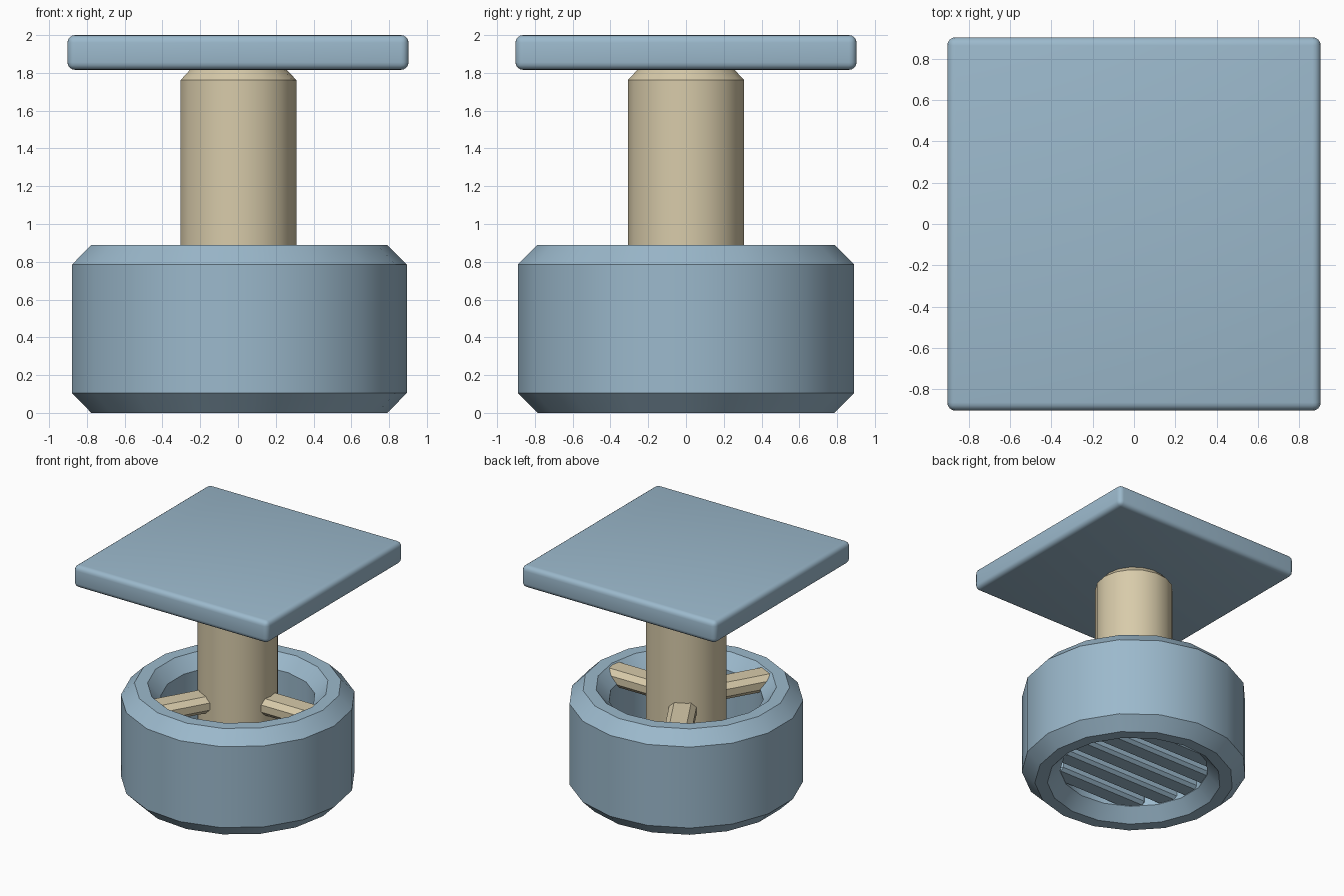
import bpy, bmesh, math

if "Cube" in bpy.data.objects:
    bpy.data.objects.remove(bpy.data.objects["Cube"])

SIDES = 17


def make_material(name, rgb):
    m = bpy.data.materials.new(name)
    m.diffuse_color = (*rgb, 1)
    m.use_nodes = True
    m.node_tree.nodes["Principled BSDF"].inputs["Base Color"].default_value = m.diffuse_color
    return m


BLUE = make_material("dusty blue", (0.33, 0.485, 0.604))
TAN = make_material("pale tan", (0.686, 0.597, 0.402))


def finish(bm, name, mat, smooth_angle=None):
    bmesh.ops.recalc_face_normals(bm, faces=bm.faces)
    mesh = bpy.data.meshes.new(name)
    bm.to_mesh(mesh)
    bm.free()
    mesh.materials.append(mat)
    ob = bpy.data.objects.new(name, mesh)
    bpy.context.collection.objects.link(ob)
    if smooth_angle:
        bpy.ops.object.select_all(action='DESELECT')
        ob.select_set(True)
        bpy.context.view_layer.objects.active = ob
        bpy.ops.object.shade_smooth_by_angle(angle=math.radians(smooth_angle))
    return ob


def lathe(name, profile, mat, closed):
    """Turn an (r, z) profile around z; close it into a tube or cap its ends."""
    bm = bmesh.new()
    rings = []
    for r, z in profile:
        angles = [math.tau * i / SIDES for i in range(SIDES)]
        rings.append([bm.verts.new((r * math.cos(a), r * math.sin(a), z)) for a in angles])
    pairs = list(zip(rings, rings[1:]))
    if closed:
        pairs.append((rings[-1], rings[0]))
    else:
        bm.faces.new(rings[0])
        bm.faces.new(rings[-1])
    for lo, hi in pairs:
        for i in range(SIDES):
            j = (i + 1) % SIDES
            bm.faces.new((lo[i], lo[j], hi[j], hi[i]))
    return finish(bm, name, mat, 30)


def bevelled_box(name, size, centre, mat, bevel, segments=1, smooth=None):
    bm = bmesh.new()
    bmesh.ops.create_cube(bm, size=1)
    bmesh.ops.scale(bm, vec=size, verts=bm.verts)
    bmesh.ops.bevel(bm, geom=bm.edges[:], offset=bevel, segments=segments,
                    profile=0.5, affect='EDGES')
    bmesh.ops.translate(bm, vec=centre, verts=bm.verts)
    return finish(bm, name, mat, smooth)


# Thick chamfered ring at the base
lathe("base_ring", [(0.79, 0), (0.894, 0.105), (0.894, 0.785), (0.79, 0.89),
                    (0.69, 0.89), (0.59, 0.785), (0.59, 0.105), (0.69, 0)], BLUE, True)

# Central column
lathe("column", [(0.25, 0.18), (0.309, 0.24), (0.309, 1.762), (0.25, 1.825)], TAN, False)

# Square plate on top
bevelled_box("top_plate", (1.806, 1.806, 0.184), (0, 0, 1.908), BLUE, 0.04, 4, 40)

# Three spokes joining column and ring
for k in range(3):
    spoke = bevelled_box(f"spoke_{k + 1}", (0.5, 0.21, 0.14), (0.47, 0, 0.81), TAN, 0.04)
    spoke.rotation_euler.z = math.tau * k / 3

# Parallel slats across the bottom opening
for k in range(-2, 3):
    y = 0.23 * k
    half = math.sqrt(0.64 ** 2 - y * y)
    bevelled_box(f"slat_{k + 3}", (2 * half, 0.17, 0.1), (0, y, 0.16), BLUE, 0.025)
